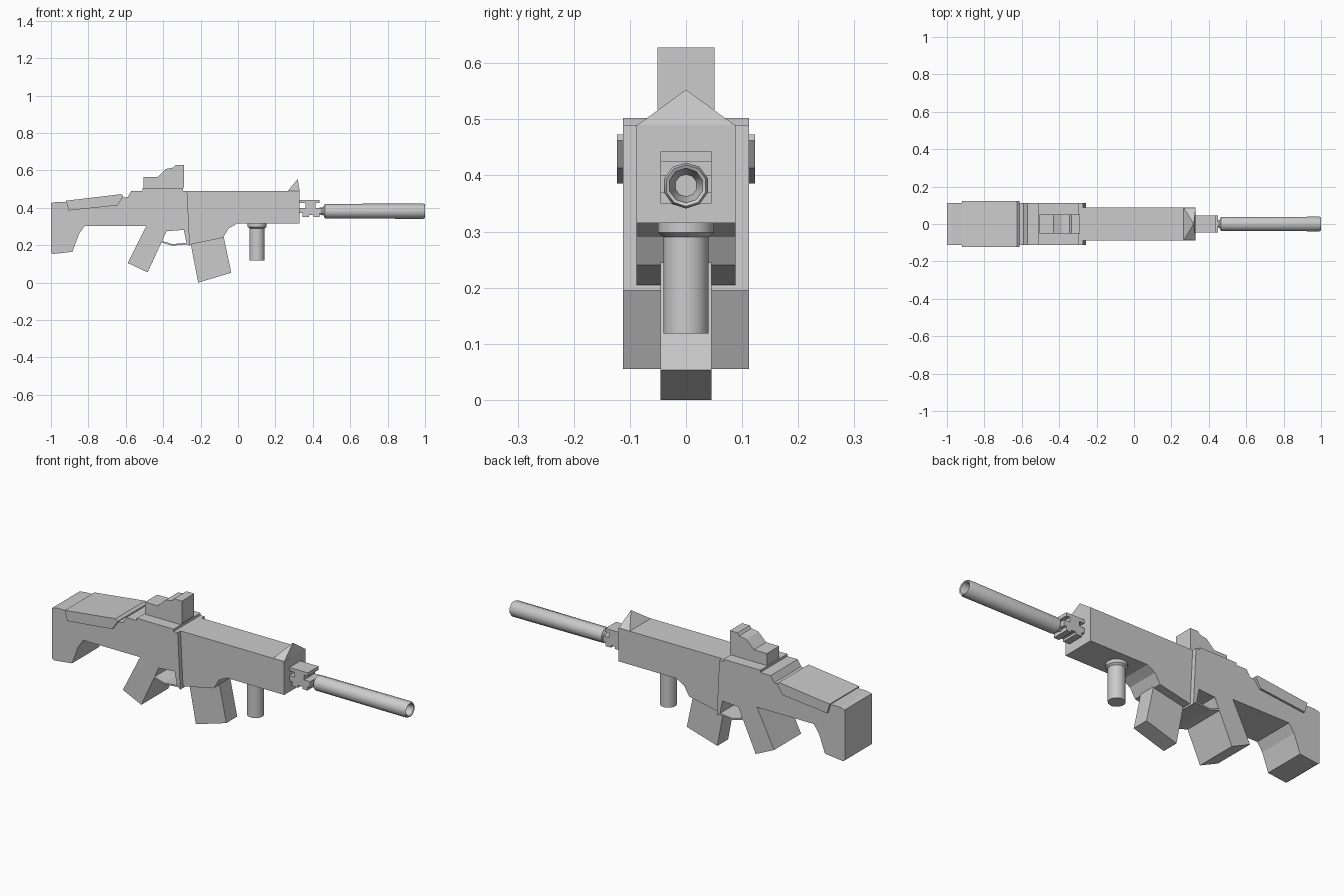
import bpy, bmesh, math
from mathutils import Vector

if "Cube" in bpy.data.objects:
    bpy.data.objects.remove(bpy.data.objects["Cube"])


def make_object(name, bm):
    bmesh.ops.recalc_face_normals(bm, faces=bm.faces[:])
    mesh = bpy.data.meshes.new(name)
    bm.to_mesh(mesh)
    bm.free()
    obj = bpy.data.objects.new(name, mesh)
    bpy.context.collection.objects.link(obj)
    return obj


def slab(name, points, half_width):
    """Extrude an (x, z) side profile symmetrically across y."""
    bm = bmesh.new()
    face = bm.faces.new([bm.verts.new((x, -half_width, z)) for x, z in points])
    ext = bmesh.ops.extrude_face_region(bm, geom=[face])
    verts = [v for v in ext["geom"] if isinstance(v, bmesh.types.BMVert)]
    bmesh.ops.translate(bm, verts=verts, vec=(0, 2 * half_width, 0))
    return make_object(name, bm)


def box(name, x0, x1, z0, z1, half_width):
    return slab(name, [(x0, z0), (x1, z0), (x1, z1), (x0, z1)], half_width)


def lathe(name, rings, sides, origin, axis):
    """Join (distance, radius) rings along the x or z axis; radius 0 closes an end."""
    bm = bmesh.new()
    o = Vector(origin)
    loops = []
    for d, r in rings:
        loop = []
        for i in range(sides):
            a = 2 * math.pi * (i + 0.5) / sides
            u, v = r * math.cos(a), r * math.sin(a)
            loop.append(bm.verts.new(o + Vector((d, u, v) if axis == "x" else (u, v, d))))
        loops.append(loop)
    for a, b in zip(loops, loops[1:]):
        for i in range(sides):
            j = (i + 1) % sides
            bm.faces.new((a[i], a[j], b[j], b[i]))
    bmesh.ops.remove_doubles(bm, verts=bm.verts[:], dist=1e-5)
    obj = make_object(name, bm)
    bpy.ops.object.select_all(action="DESELECT")
    obj.select_set(True)
    bpy.context.view_layer.objects.active = obj
    bpy.ops.object.shade_smooth_by_angle(angle=math.radians(40))
    return obj


# Rear body with shoulder stock and rear grip in one silhouette
slab("rear_body", [
    (-1, 0.16), (-0.99, 0.153), (-0.885, 0.165), (-0.85, 0.26), (-0.82, 0.303),
    (-0.49, 0.303), (-0.59, 0.105), (-0.483, 0.055), (-0.405, 0.225), (-0.382, 0.275),
    (-0.29, 0.282), (-0.275, 0.21), (-0.257, 0.195), (-0.272, 0.49), (-0.57, 0.49),
    (-0.59, 0.457), (-0.62, 0.455), (-0.92, 0.432), (-0.97, 0.432), (-1, 0.425)], 0.112)

# Cheek rest, slightly wider than the stock
slab("cheek_rest", [(-0.92, 0.438), (-0.905, 0.386), (-0.645, 0.413),
                    (-0.612, 0.462), (-0.625, 0.473)], 0.123)

# Thin trigger guard strip
slab("trigger_guard", [(-0.41, 0.215), (-0.352, 0.198), (-0.27, 0.205), (-0.27, 0.213),
                       (-0.352, 0.206), (-0.41, 0.224)], 0.112)

# Front housing and the box below it
slab("front_housing", [(-0.28, 0.49), (-0.265, 0.205), (-0.25, 0.205), (-0.08, 0.24),
                       (-0.05, 0.29), (-0.005, 0.315), (0.33, 0.315), (0.33, 0.49)], 0.088)
slab("magazine", [(-0.255, 0.22), (-0.213, 0.0), (-0.036, 0.053), (-0.08, 0.26)], 0.045)

# Upper sight and its mounting plate
box("sight_mount", -0.51, -0.295, 0.485, 0.502, 0.112)
slab("rear_sight", [(-0.505, 0.5), (-0.505, 0.565), (-0.43, 0.565), (-0.385, 0.608),
                    (-0.345, 0.615), (-0.335, 0.628), (-0.29, 0.628), (-0.29, 0.51),
                    (-0.3, 0.5)], 0.051)

# Front sight pyramid
bm = bmesh.new()
base = [bm.verts.new(p) for p in ((0.265, -0.088, 0.489), (0.33, -0.088, 0.489),
                                  (0.33, 0.088, 0.489), (0.265, 0.088, 0.489))]
tip = bm.verts.new((0.319, 0, 0.553))
bm.faces.new(base)
for i in range(4):
    bm.faces.new((base[i], base[(i + 1) % 4], tip))
make_object("front_sight", bm)

# Notched block between housing and tube
slab("barrel_block", [
    (0.325, 0.372), (0.345, 0.372), (0.345, 0.35), (0.38, 0.35), (0.38, 0.362),
    (0.405, 0.362), (0.405, 0.35), (0.435, 0.35), (0.435, 0.37), (0.45, 0.37),
    (0.45, 0.4), (0.415, 0.4), (0.415, 0.425), (0.437, 0.425), (0.437, 0.443),
    (0.325, 0.443), (0.325, 0.425), (0.36, 0.425), (0.36, 0.4), (0.325, 0.4)], 0.045)

# Long hollow front tube
lathe("front_tube", [(0.43, 0), (0.43, 0.018), (0.455, 0.02), (0.465, 0.039),
                     (0.99, 0.041), (1.0, 0.037), (0.997, 0.031), (0.94, 0.02),
                     (0.94, 0)], 10, (0, 0, 0.382), "x")

# Vertical front grip with a flared collar
lathe("front_grip", [(0.118, 0), (0.118, 0.041), (0.29, 0.041), (0.298, 0.051),
                     (0.318, 0.051), (0.318, 0)], 16, (0.102, 0, 0), "z")
